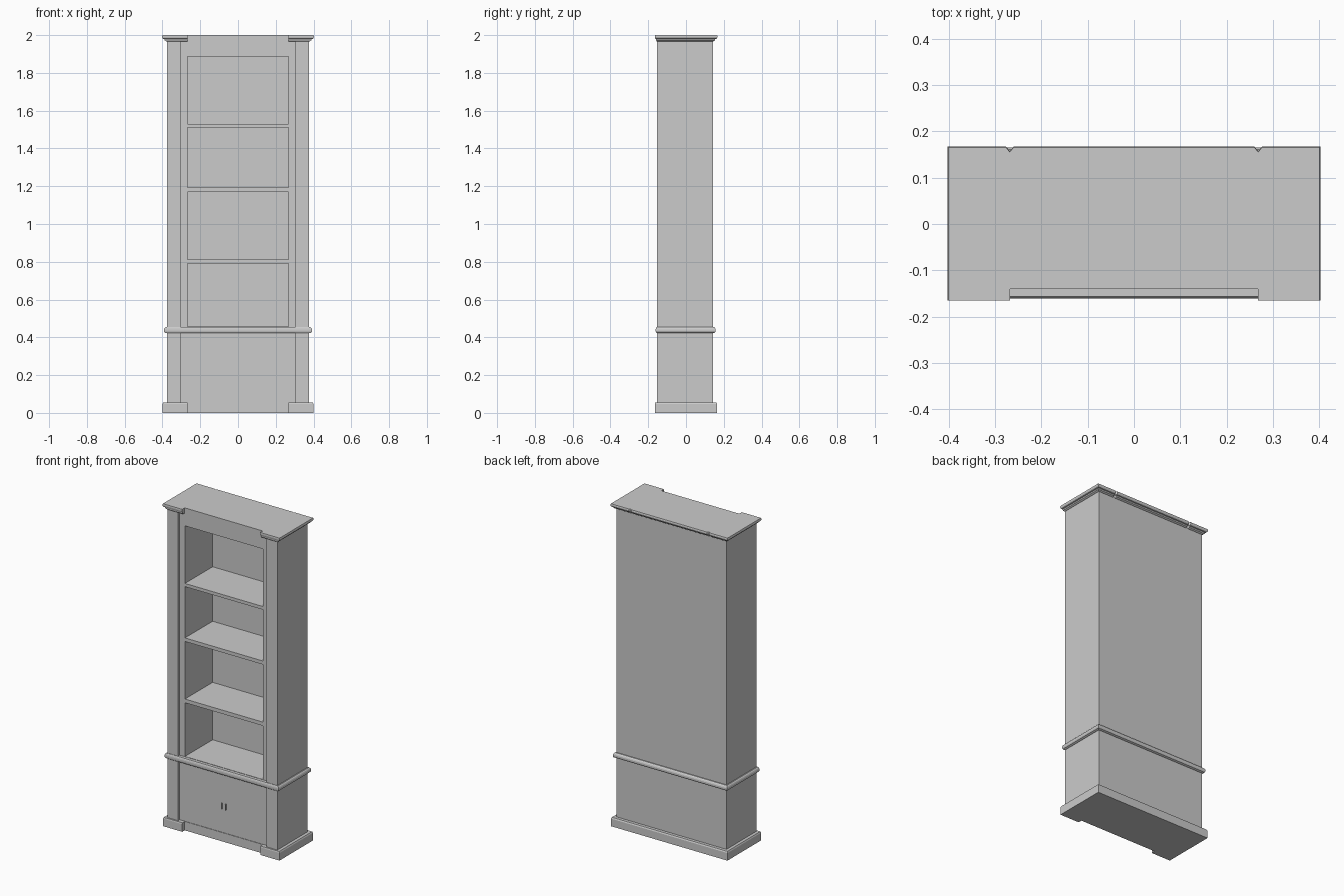
import bpy, bmesh

if "Cube" in bpy.data.objects:
    bpy.data.objects.remove(bpy.data.objects["Cube"])

# main dimensions
HALF_W, FRONT, BACK = 0.377, -0.153, 0.142   # carcass outer faces
PANEL = -0.137                               # recessed face between pilasters
PIL_IN = 0.304                               # inner edge of pilasters
OPEN_X = 0.268                               # half width of shelf openings


def finish(name, bm):
    bmesh.ops.recalc_face_normals(bm, faces=bm.faces)
    me = bpy.data.meshes.new(name)
    bm.to_mesh(me)
    bm.free()
    ob = bpy.data.objects.new(name, me)
    bpy.context.collection.objects.link(ob)
    return ob


def loft(name, rings):
    """Closed solid through matching rings of (x, y) points: [(z, points), ...]"""
    bm = bmesh.new()
    loops = [[bm.verts.new((x, y, z)) for x, y in pts] for z, pts in rings]
    n = len(loops[0])
    for a, b in zip(loops, loops[1:]):
        for i in range(n):
            j = (i + 1) % n
            bm.faces.new((a[i], a[j], b[j], b[i]))
    bm.faces.new(loops[0])
    bm.faces.new(loops[-1])
    return finish(name, bm)


def boxes(name, specs):
    """One object from boxes given as (x0, x1, y0, y1, z0, z1)"""
    bm = bmesh.new()
    for x0, x1, y0, y1, z0, z1 in specs:
        vs = bmesh.ops.create_cube(bm, size=1)["verts"]
        for v in vs:
            v.co = (x1 if v.co.x > 0 else x0,
                    y1 if v.co.y > 0 else y0,
                    z1 if v.co.z > 0 else z0)
    return finish(name, bm)


def outline(d, notch=None, inner=OPEN_X, nick=0.0):
    """Mirrored plan outline pushed out by d, with optional front notch and back nicks"""
    w, f, b = HALF_W + d, FRONT - d * 0.5, BACK + d
    right = [(w, f), (w, b)]
    if notch is not None:
        right = [(inner, notch), (inner, f)] + right
    if nick:
        right += [(inner + 0.008, b), (inner, b - nick), (inner - 0.008, b)]
    return right + [(-x, y) for x, y in reversed(right)]


# carcass with projecting pilasters
body_plan = outline(0, PANEL, PIL_IN)
carcass = loft("carcass", [(0.04, body_plan), (1.985, body_plan)])

# four shelf compartments cut from the front
cells = [(0.457, 0.79), (0.813, 1.17), (1.192, 1.51), (1.53, 1.887)]
cutter = boxes("compartment_cutter",
               [(-OPEN_X, OPEN_X, -0.3, 0.134, a, b) for a, b in cells])
cutter.hide_render = True
mod = carcass.modifiers.new("compartments", "BOOLEAN")
mod.operation = "DIFFERENCE"
mod.solver = "EXACT"
mod.object = cutter
bpy.context.view_layer.objects.active = carcass
bpy.ops.object.modifier_apply(modifier=mod.name)
bpy.data.objects.remove(cutter)

# plinth with recessed front centre
loft("plinth", [(z, outline(d, -0.140)) for d, z in
                [(0.023, 0.0), (0.023, 0.047), (0.019, 0.055)]])

# waist moulding, straight across the front
loft("waist_moulding", [(z, outline(d)) for d, z in
                        [(0.004, 0.422), (0.012, 0.426), (0.015, 0.433),
                         (0.015, 0.442), (0.012, 0.449), (0.006, 0.455)]])

# cornice broken back over the centre bay
loft("cornice", [(z, outline(d, -0.140, nick=0.01)) for d, z in
                 [(0.003, 1.967), (0.011, 1.972), (0.013, 1.979), (0.020, 1.981),
                  (0.024, 1.987), (0.025, 1.993), (0.023, 2.0)]])

# pair of slim door pulls
for side, s in (("left", -1), ("right", 1)):
    x = s * 0.013
    boxes(side + "_door_pull", [(x - 0.003, x + 0.003, PANEL - 0.007, PANEL + 0.002, 0.20, 0.238)])
